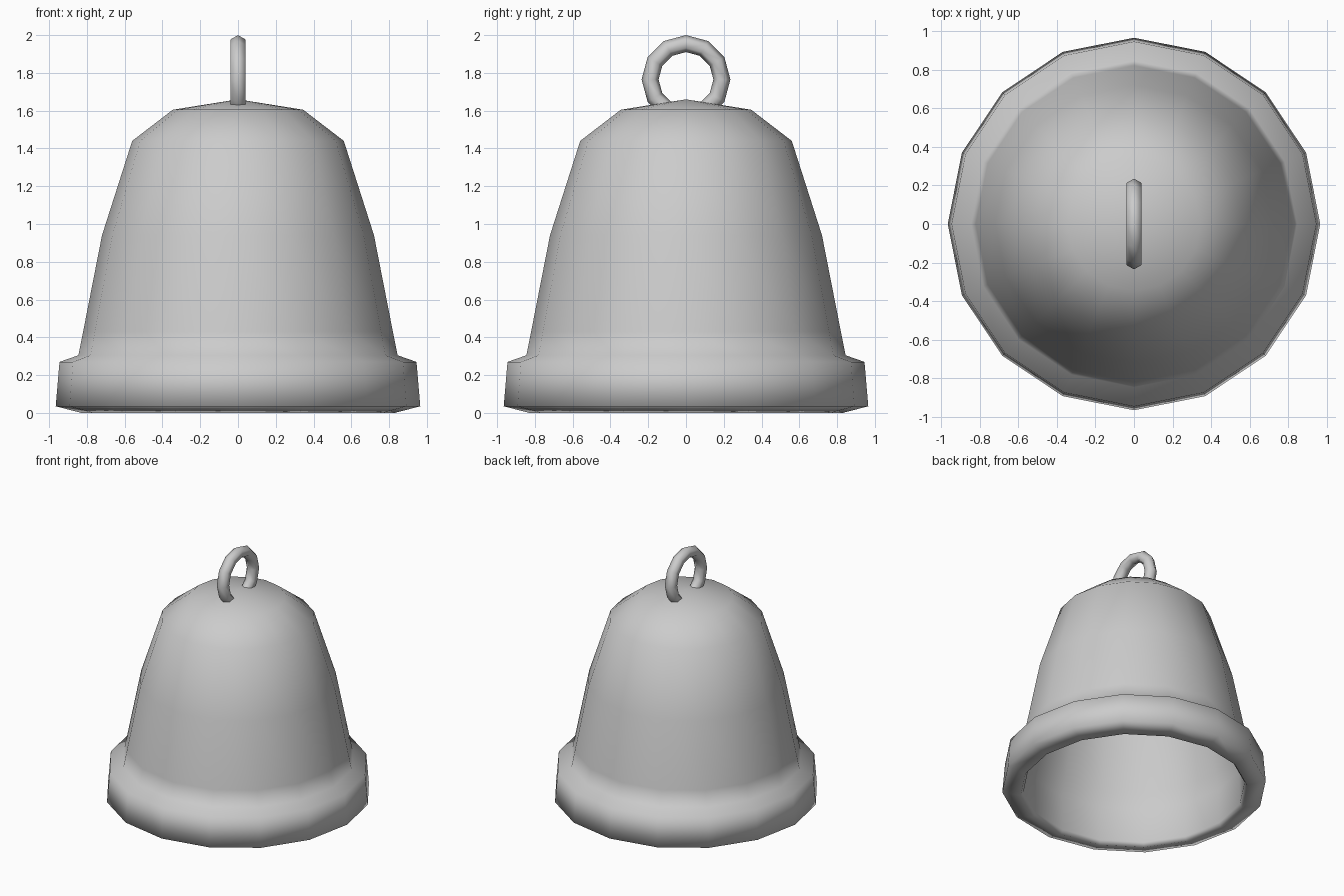
import bpy, math

if "Cube" in bpy.data.objects:
    bpy.data.objects.remove(bpy.data.objects["Cube"])

SIDES = 16


def lathe(name, profile):
    """Revolve (radius, z) points around z; radius 0 becomes a pole."""
    verts, rings, faces = [], [], []
    for r, z in profile:
        n = 1 if r == 0 else SIDES
        rings.append([len(verts) + i for i in range(n)])
        for i in range(n):
            a = 2 * math.pi * i / SIDES
            verts.append((r * math.cos(a), r * math.sin(a), z))
    for a, b in zip(rings, rings[1:]):
        for i in range(SIDES):
            j = (i + 1) % SIDES
            if len(a) == 1:
                faces.append((a[0], b[i], b[j]))
            elif len(b) == 1:
                faces.append((a[i], b[0], a[j]))
            else:
                faces.append((a[i], b[i], b[j], a[j]))
    mesh = bpy.data.meshes.new(name)
    mesh.from_pydata(verts, [], faces)
    mesh.update()
    mesh.shade_smooth()
    obj = bpy.data.objects.new(name, mesh)
    bpy.context.collection.objects.link(obj)
    return obj


# Bell shell: dome, flared wall, thick lip, then the hollow inside
lathe("bell_body", [
    (0, 1.66), (0.345, 1.605), (0.56, 1.44), (0.72, 0.94),
    (0.82, 0.43), (0.845, 0.305), (0.945, 0.27), (0.965, 0.035),
    (0.83, 0.0), (0.81, 0.03), (0.805, 0.305), (0.78, 0.43),
    (0.68, 0.93), (0.525, 1.415), (0.325, 1.57), (0, 1.62),
])

# Hanging ring, standing in the y-z plane and sunk into the dome
bpy.ops.mesh.primitive_torus_add(
    major_segments=12, minor_segments=6, major_radius=0.19, minor_radius=0.045,
    location=(0, 0, 1.765), rotation=(0, math.pi / 2, 0))
ring = bpy.context.object
ring.name = "hanging_ring"
bpy.ops.object.shade_smooth()
